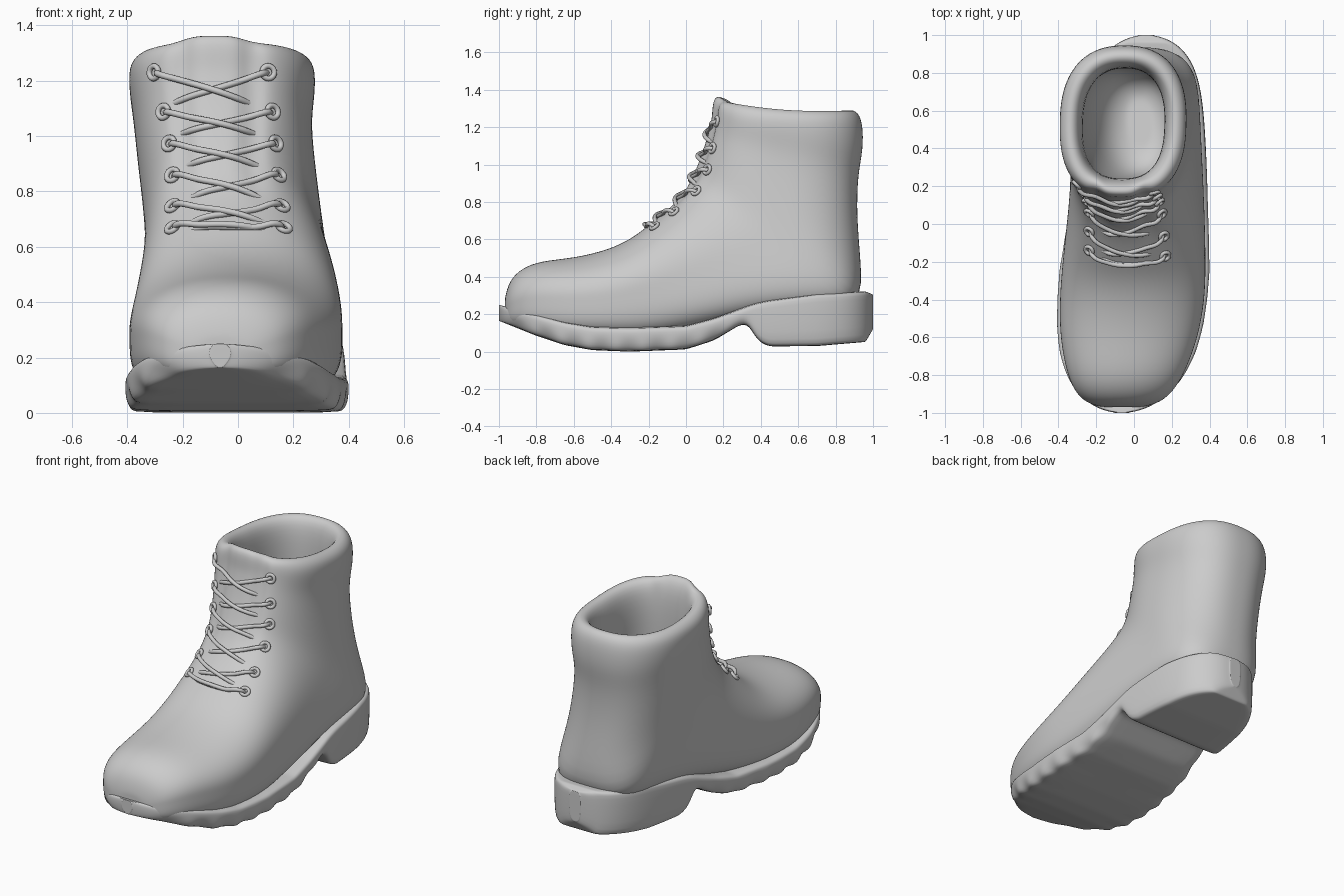
import bpy, bmesh, math
from mathutils import Vector
from mathutils.bvhtree import BVHTree

if "Cube" in bpy.data.objects:
    bpy.data.objects.remove(bpy.data.objects["Cube"])


def shrunk(ring, f):
    """Copy of a ring pulled towards its middle, to close an end neatly."""
    c = sum((Vector(p) for p in ring), Vector()) / len(ring)
    return [c + (Vector(p) - c) * f for p in ring]


def loft(name, rings, subsurf):
    """Closed skin through equal-length rings, capped at both ends."""
    rings = ([shrunk(rings[0], f) for f in (.1, .6)] + rings +
             [shrunk(rings[-1], f) for f in (.6, .1)])
    bm = bmesh.new()
    vs = [[bm.verts.new(p) for p in r] for r in rings]
    n = len(rings[0])
    for a, b in zip(vs, vs[1:]):
        for i in range(n):
            j = (i + 1) % n
            bm.faces.new((a[i], a[j], b[j], b[i]))
    bm.faces.new(vs[0])
    bm.faces.new(vs[-1])
    bmesh.ops.recalc_face_normals(bm, faces=bm.faces)
    for f in bm.faces:
        f.smooth = True
    me = bpy.data.meshes.new(name)
    bm.to_mesh(me)
    bm.free()
    ob = bpy.data.objects.new(name, me)
    bpy.context.collection.objects.link(ob)
    m = ob.modifiers.new("smooth", 'SUBSURF')
    m.levels = m.render_levels = subsurf
    return ob


def mix(a, b, t):
    return a + (b - a) * min(max(t, 0), 1)


def foot_centre(y):
    """Curved middle line of the foot."""
    return .065 * y + .02 * (1 - y * y)


def foot_half_width(y):
    """Round toe, gently tapering waist, rounded heel."""
    if y < -.25:
        return .398 * math.sqrt(max(0, 1 - ((-.25 - y) / .75) ** 3))
    u = (y + .25) / 1.25
    return (.398 - .115 * u) * math.sqrt(max(0, 1 - u ** 9))


# Upper: sections fan from upright at the toe to level at the collar
# (back y, back z, front y, front z, half width)
SECTIONS = [
    (-.97, .17, -.968, .29, .11), (-.945, .14, -.945, .38, .2),
    (-.88, .12, -.88, .445, .265), (-.78, .1, -.78, .485, .315),
    (-.6, .07, -.6, .5, .366), (-.4, .06, -.41, .545, .384),
    (-.2, .06, -.28, .61, .38), (.1, .12, -.19, .685, .365),
    (.4, .2, -.08, .77, .345), (.7, .22, 0, .86, .33),
    (.945, .24, .045, .95, .322), (.935, .48, .075, 1.03, .32),
    (.912, .72, .1, 1.1, .32), (.918, .95, .12, 1.17, .32),
    (.948, 1.08, .135, 1.23, .335), (.945, 1.22, .14, 1.27, .337)]
# Padded rim and lining: the collar section stepped inwards and down
ay, az, by, bz, hw = SECTIONS[-1]
for d, dz in ((.025, .06), (.065, .078), (.11, .04), (.125, -.12), (.115, -.4), (.13, -.72), (.25, -.8)):
    SECTIONS.append((ay - d, az + dz, by + max(d - .02, 0), bz + dz, hw - d))

N = 64
rings = []
for ay, az, by, bz, hw in SECTIONS:
    ca = mix(foot_centre(ay), -.05, (az - .2) / .7)
    cb = mix(foot_centre(by), -.065, (bz - .55) / .4)
    lower = mix(4, 2.4, (az - .2) / .2)       # squarer where it meets the sole
    upper_n = mix(2.15, 2.6, (bz - .55) / .3)  # domed toe, flatter shaft front
    ring = []
    for i in range(N):
        a = 2 * math.pi * i / N
        c, s = math.cos(a), math.sin(a)
        n = lower if s < 0 else upper_n
        r = (abs(c) ** n + abs(s) ** n) ** (-1 / n)
        t = (1 + r * s) / 2
        x = mix(ca, cb, t) + hw * r * c
        y, z = mix(ay, by, t), mix(az, bz, t)
        if bz > 1.28:
            z -= .022 * math.sin(math.pi * t)  # collar dips at the sides
        if t > .7 and bz > .8 and hw > .25:
            # grooves either side of the tongue, and its raised top
            y += .022 * math.exp(-((abs(x + .075) - .125) / .035) ** 2)
            if bz > 1.28:
                z += .025 * math.exp(-((x + .09) / .12) ** 4)
        ring.append((x, y, z))
    rings.append(ring)
upper = loft("boot_upper", rings, 2)

# Sole side profile: (y, top z, bottom z)
SIDE = [(-1, .25, .165), (-.8, .2, .085), (-.65, .16, .035), (-.5, .135, .008),
        (-.3, .13, 0), (0, .14, .012), (.15, .18, .06), (.3, .235, .15), (.34, .25, .135),
        (.38, .262, .06), (.44, .275, .028), (.7, .31, .03), (.96, .322, .052), (1, .305, .12)]
rings = []
for i in range(101):
    y = -math.cos(math.pi * i / 100)
    k = next((j for j in range(len(SIDE) - 2) if y <= SIDE[j + 1][0]), len(SIDE) - 2)
    (y0, t0, b0), (y1, t1, b1) = SIDE[k], SIDE[k + 1]
    f = (y - y0) / (y1 - y0)
    top, bot = mix(t0, t1, f), mix(b0, b1, f)
    cx, w = foot_centre(y), max(foot_half_width(y), .04)
    # lugs notched along the lower edge of the forefoot
    lug = (.5 + .5 * math.cos(y * 2 * math.pi / .15)) if y < .22 else 0
    cut = min(.018 * lug, w * .3)
    half = [(w * .5, top), (w - .022, top), (w - .004, top - .012), (w, top - .03),
            (w - cut * .2, (top + bot) / 2), (w - .004 - cut, bot + .025),
            (w - .02 - cut, bot + .004 + .006 * lug), (w - .04 - cut, bot), (w * .25, bot)]
    rings.append([(cx + max(x, .01), y, z) for x, z in half] +
                 [(cx - max(x, .01), y, z) for x, z in reversed(half)])
loft("sole_and_heel", rings, 1)

# Eyelets and laces, dropped onto the front of the upper
bpy.context.view_layer.update()
tree = BVHTree.FromObject(upper, bpy.context.evaluated_depsgraph_get())


def on_front(x, z, lift):
    hit, nor, _, _ = tree.ray_cast(Vector((x, -2, z)), Vector((0, 1, 0)))
    if nor.y > 0:
        nor = -nor
    return hit + nor * lift, nor


def lace(name, pts):
    cu = bpy.data.curves.new(name, 'CURVE')
    cu.dimensions = '3D'
    cu.bevel_depth, cu.bevel_resolution, cu.resolution_u = .0115, 3, 5
    cu.use_fill_caps = True
    sp = cu.splines.new('BEZIER')
    sp.bezier_points.add(len(pts) - 1)
    for bp, p in zip(sp.bezier_points, pts):
        bp.co = p
        bp.handle_left_type = bp.handle_right_type = 'AUTO'
    bpy.context.collection.objects.link(bpy.data.objects.new(name, cu))


for k, z0 in enumerate((.667, .745, .857, .972, 1.087, 1.23)):
    left = -.235 - .065 * max((z0 - .85) / .38, 0) ** 1.5
    right = .165 - .1 * (z0 - .66)
    drop = (0, .06, .09, .09, .09, .13)[k]
    for side, x0, x1, over in (("left", left, right, .018), ("right", right, left, .006)):
        pos, nor = on_front(x0, z0, .006)
        bpy.ops.mesh.primitive_torus_add(
            major_radius=.023, minor_radius=.01, major_segments=20, minor_segments=8,
            location=pos, rotation=nor.to_track_quat('Z', 'Y').to_euler())
        bpy.context.object.name = f"eyelet_{side}_{k + 1}"
        bpy.ops.object.shade_smooth()
        pts = [on_front(x0, z0, -.01)[0]]
        for t, lift in ((.06, .02), (.25, over), (.5, over), (.7, .006), (.85, -.012)):
            pts.append(on_front(mix(x0, x1, t), z0 - drop * t, lift)[0])
        lace(f"lace_{side}_{k + 1}", pts)
